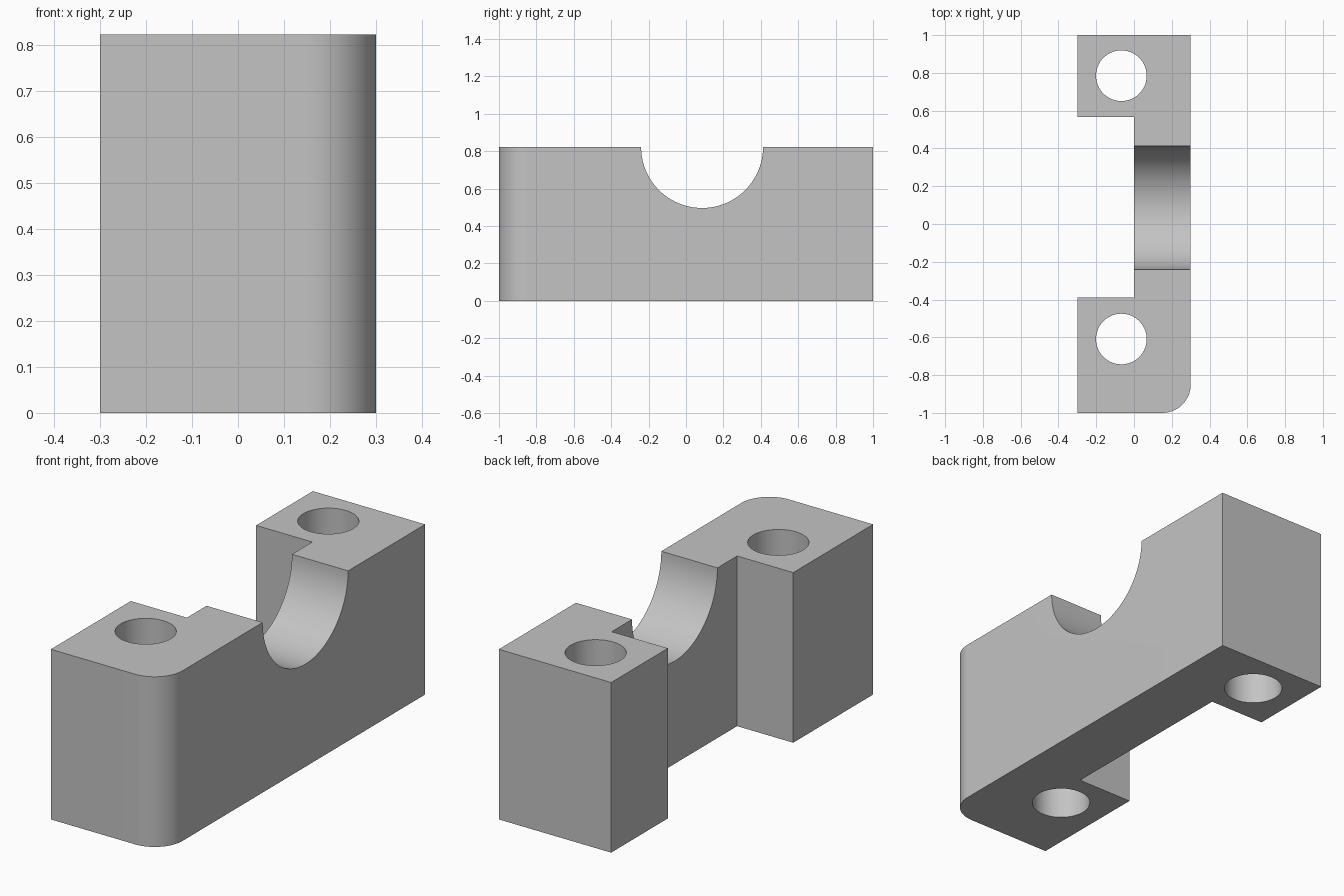
import bpy
import bmesh
from math import pi, sin, cos, radians
from mathutils import Matrix

if "Cube" in bpy.data.objects:
    bpy.data.objects.remove(bpy.data.objects["Cube"], do_unlink=True)

HEIGHT = 0.822
HALF_WIDTH = 0.3
CORNER = 0.15

grey = bpy.data.materials.new("plain grey")
grey.use_nodes = True
colour = (0.55, 0.55, 0.55, 1)
grey.diffuse_color = colour
grey.node_tree.nodes["Principled BSDF"].inputs["Base Color"].default_value = colour


def add_object(name, bm):
    bmesh.ops.recalc_face_normals(bm, faces=bm.faces)
    mesh = bpy.data.meshes.new(name)
    bm.to_mesh(mesh)
    bm.free()
    mesh.materials.append(grey)
    obj = bpy.data.objects.new(name, mesh)
    bpy.context.collection.objects.link(obj)
    return obj


def cylinder(name, radius, depth, matrix):
    bm = bmesh.new()
    bmesh.ops.create_cone(bm, cap_ends=True, segments=96, radius1=radius,
                          radius2=radius, depth=depth, matrix=matrix)
    return add_object(name, bm)


# Block outline: two pads joined by a thin wall, one rounded corner
steps = 24
arc = [(HALF_WIDTH - CORNER + CORNER * sin(a), -1 + CORNER - CORNER * cos(a))
       for a in (pi / 2 * i / steps for i in range(steps + 1))]
outline = [(-HALF_WIDTH, -1)] + arc + [
    (HALF_WIDTH, 1), (-HALF_WIDTH, 1), (-HALF_WIDTH, 0.567),
    (0, 0.567), (0, -0.39), (-HALF_WIDTH, -0.39)]

bm = bmesh.new()
base = bm.faces.new([bm.verts.new((x, y, 0)) for x, y in outline])
top = bmesh.ops.extrude_face_region(bm, geom=[base], use_keep_orig=True)
bmesh.ops.translate(bm, vec=(0, 0, HEIGHT),
                    verts=[v for v in top["geom"] if isinstance(v, bmesh.types.BMVert)])
block = add_object("bearing_block", bm)

# Bolt holes and the half-round saddle
cutters = [cylinder("bolt_hole_cutter", 0.134, 2, Matrix.Translation((-0.067, y, 0.4)))
           for y in (-0.609, 0.785)]
cutters.append(cylinder("saddle_cutter", 0.326, 1,
                        Matrix.Translation((0, 0.086, HEIGHT)) @ Matrix.Rotation(pi / 2, 4, "Y")))

bpy.ops.object.select_all(action="DESELECT")
block.select_set(True)
bpy.context.view_layer.objects.active = block
for cutter in cutters:
    cutter.hide_render = True
    cut = block.modifiers.new("cut", "BOOLEAN")
    cut.operation = "DIFFERENCE"
    cut.solver = "EXACT"
    cut.object = cutter
    bpy.ops.object.modifier_apply(modifier=cut.name)
    bpy.data.objects.remove(cutter, do_unlink=True)

bpy.ops.object.shade_smooth_by_angle(angle=radians(30))
